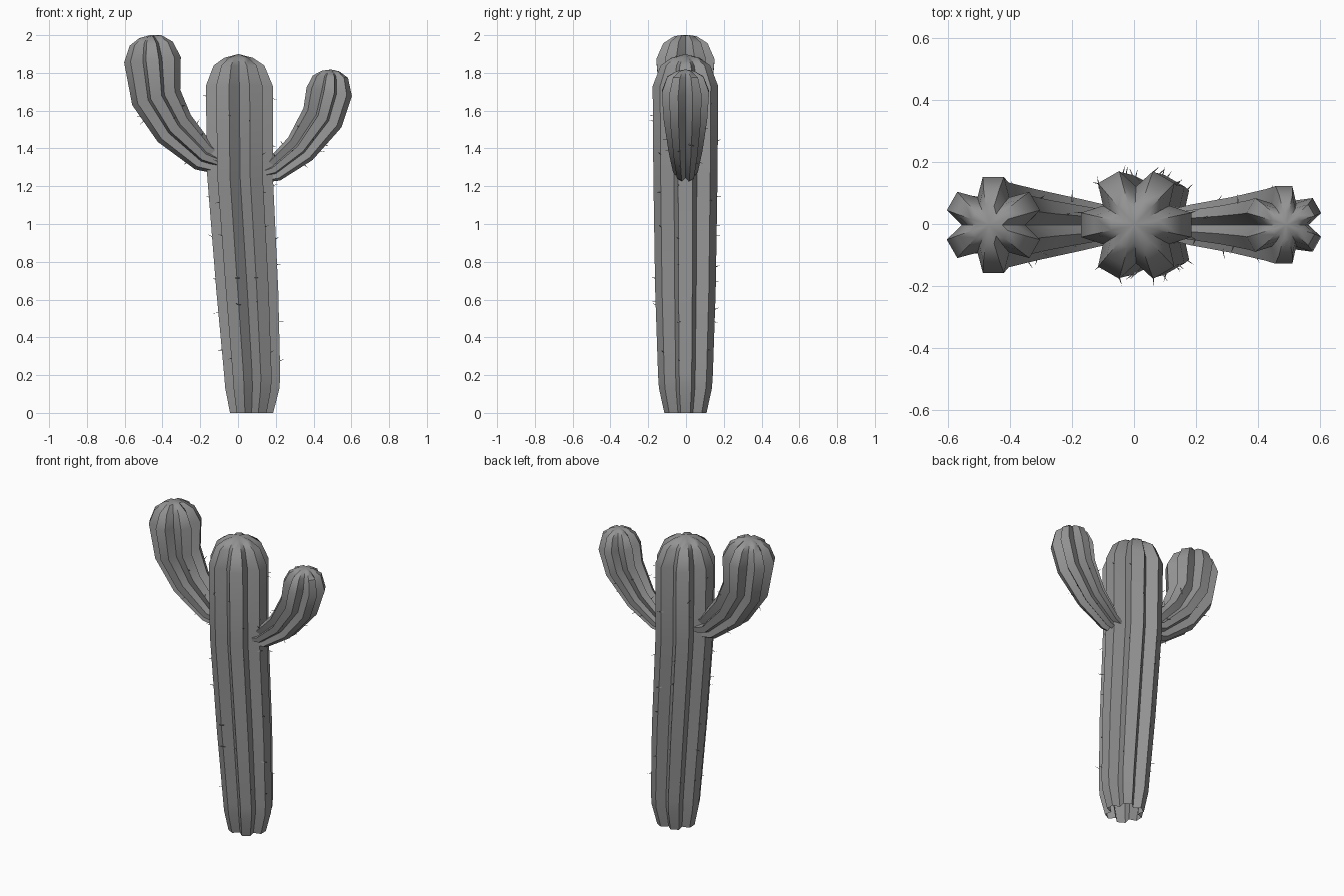
import bpy, bmesh, math, random
from mathutils import Vector, Matrix

if "Cube" in bpy.data.objects:
    bpy.data.objects.remove(bpy.data.objects["Cube"])

random.seed(4)
RIBS, HALF = 6, math.radians(12.5)   # ribs per stem, half angle of each flat rib crest
UP, Y = Vector((0, 0, 1)), Vector((0, 1, 0))
grey = bpy.data.materials.new("dark_grey")
grey.diffuse_color = (0.29, 0.29, 0.29, 1)
grey.use_nodes = True
grey.node_tree.nodes["Principled BSDF"].inputs["Base Color"].default_value = grey.diffuse_color


def frames(path, upright):
    """Centre, sideways axis, tangent and radius for each ring of a path of (x, z, r)."""
    pts = [Vector((x, -0.003, z)) for x, z, r in path]
    out = []
    for i, p in enumerate(pts):
        t = UP if upright else (pts[min(i + 1, len(pts) - 1)] - pts[max(i - 1, 0)]).normalized()
        out.append((p, Y.cross(t), t, path[i][2]))
    return out


def stem(name, path, tip, phase, valley, upright=False):
    """Ribbed tube, open at the base, closed by a domed fan at the tip."""
    bm = bmesh.new()
    fr = frames(path, upright)
    rings = []
    for c, n, t, r in fr:
        ring = []
        for k in range(RIBS):
            a = phase + k * math.tau / RIBS
            for ang, s in ((a - HALF, 1), (a + HALF, 1), (a + math.pi / RIBS, valley)):
                ring.append(bm.verts.new(c + (n * math.cos(ang) + Y * math.sin(ang)) * r * s))
        rings.append(ring)
    count = len(rings[0])
    for lo, hi in zip(rings, rings[1:]):
        for j in range(count):
            k = (j + 1) % count
            bm.faces.new((lo[j], lo[k], hi[k], hi[j]))
    top = bm.verts.new((tip[0], -0.003, tip[1]))
    for j in range(count):
        bm.faces.new((rings[-1][j], rings[-1][(j + 1) % count], top))
    return finish(name, bm), fr


def finish(name, bm):
    bmesh.ops.recalc_face_normals(bm, faces=bm.faces)
    mesh = bpy.data.meshes.new(name)
    bm.to_mesh(mesh)
    bm.free()
    mesh.materials.append(grey)
    ob = bpy.data.objects.new(name, mesh)
    bpy.context.collection.objects.link(ob)
    bpy.ops.object.select_all(action='DESELECT')
    ob.select_set(True)
    bpy.context.view_layer.objects.active = ob
    bpy.ops.object.shade_smooth_by_angle(angle=math.radians(40))
    return ob


def spines(name, fr, phase, spans, step):
    """Thin three-sided thorns scattered along the rib crests."""
    bm = bmesh.new()
    for k in range(RIBS):
        for i in spans:
            (c0, n0, t0, r0), (c1, n1, t1, r1) = fr[i], fr[i + 1]
            num = max(1, round((c1 - c0).length / step))
            for m in range(num):
                f = (m + random.uniform(0.2, 0.8)) / num
                ang = phase + k * math.tau / RIBS + random.choice((-1, 1)) * HALF
                n = n0.lerp(n1, f).normalized()
                d = n * math.cos(ang) + Y * math.sin(ang)
                side = t0.cross(d)
                p = c0.lerp(c1, f) + d * (r0 + (r1 - r0) * f)
                d = (d + t0 * random.uniform(-0.3, 0.5) + side * random.uniform(-0.8, 0.8)).normalized()
                mat = Matrix.Translation(p + d * 0.006) @ UP.rotation_difference(d).to_matrix().to_4x4()
                bmesh.ops.create_cone(bm, cap_ends=True, segments=3, radius1=0.004,
                                      radius2=0, depth=0.042, matrix=mat)
    return finish(name, bm)


# trunk: leaning column with a rounded crown
_, fr = stem("trunk", [(0.072, 0, 0.117), (0.076, 0.13, 0.147), (0.075, 0.2, 0.152),
                       (0.049, 0.65, 0.168), (0.011, 1.25, 0.178), (0.007, 1.73, 0.182),
                       (0.005, 1.84, 0.137), (0.003, 1.88, 0.078)],
             (0.002, 1.9), 0, 0.68, upright=True)
spines("trunk_spines", fr, 0, (2, 3, 4), 0.2)

# left arm, taller
PH = math.radians(30)
_, fr = stem("left_arm", [(-0.07, 1.315, 0.06), (-0.18, 1.355, 0.085), (-0.337, 1.505, 0.118),
                          (-0.433, 1.67, 0.14), (-0.453, 1.87, 0.158),
                          (-0.459, 1.955, 0.12), (-0.464, 1.992, 0.062)],
             (-0.467, 2.0), PH, 0.65)
spines("left_arm_spines", fr, PH, (1, 2), 0.2)

# right arm, shorter
_, fr = stem("right_arm", [(0.1, 1.258, 0.045), (0.19, 1.285, 0.067), (0.33, 1.398, 0.092),
                           (0.447, 1.562, 0.118), (0.483, 1.7, 0.128),
                           (0.489, 1.78, 0.098), (0.49, 1.81, 0.047)],
             (0.491, 1.818), PH, 0.63)
spines("right_arm_spines", fr, PH, (1, 2), 0.2)
